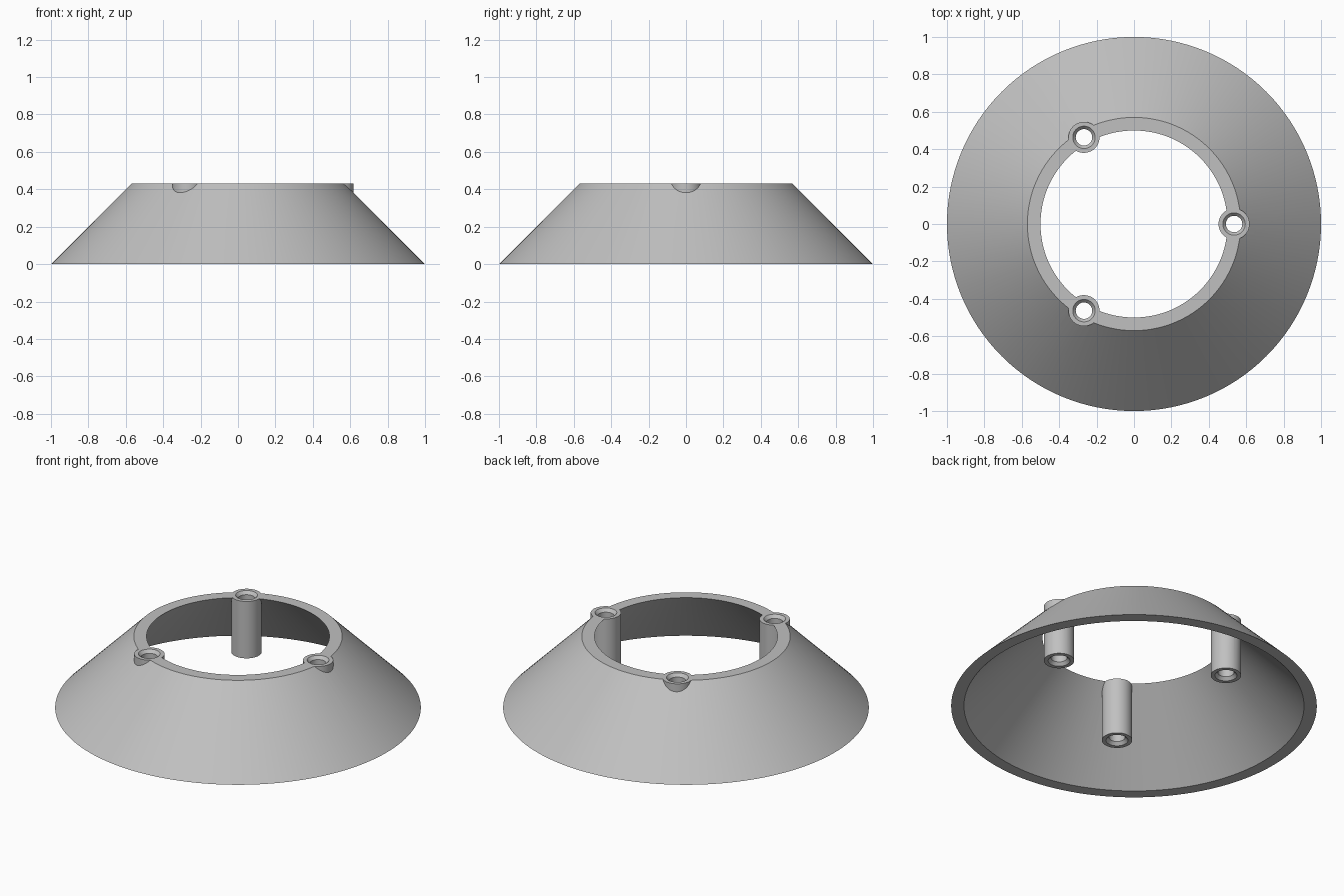
import bpy, bmesh
from math import cos, sin, tau, radians

if "Cube" in bpy.data.objects:
    bpy.data.objects.remove(bpy.data.objects["Cube"], do_unlink=True)

HEIGHT = 0.43
POST_BOTTOM = 0.087
POST_ORBIT = 0.535
POST_R, BORE_R, SINK_R, SINK_DEPTH = 0.083, 0.044, 0.06, 0.018

grey = bpy.data.materials.new("light grey")
grey.use_nodes = True
colour = (0.53, 0.53, 0.53, 1)
grey.diffuse_color = colour
grey.node_tree.nodes["Principled BSDF"].inputs["Base Color"].default_value = colour


def lathe(name, profile, segments, centre=(0, 0), closed=True):
    """Revolve an (r, z) profile; open profiles get capped at both ends."""
    bm = bmesh.new()
    rings = [[bm.verts.new((centre[0] + r * cos(tau * i / segments),
                            centre[1] + r * sin(tau * i / segments), z))
              for i in range(segments)] for r, z in profile]
    pairs = list(zip(rings, rings[1:]))
    if closed:
        pairs.append((rings[-1], rings[0]))
    else:
        bm.faces.new(rings[0])
        bm.faces.new(rings[-1])
    for a, b in pairs:
        for i in range(segments):
            j = (i + 1) % segments
            bm.faces.new((a[i], a[j], b[j], b[i]))
    bmesh.ops.recalc_face_normals(bm, faces=bm.faces)
    mesh = bpy.data.meshes.new(name)
    bm.to_mesh(mesh)
    bm.free()
    mesh.materials.append(grey)
    obj = bpy.data.objects.new(name, mesh)
    bpy.context.collection.objects.link(obj)
    return obj


def combine(target, other, operation):
    """Apply a boolean and discard the second object."""
    mod = target.modifiers.new("cut", "BOOLEAN")
    mod.operation, mod.object, mod.solver = operation, other, "EXACT"
    bpy.context.view_layer.objects.active = target
    bpy.ops.object.modifier_apply(modifier=mod.name)
    bpy.data.objects.remove(other, do_unlink=True)


# Hollow conical skirt, open at top and bottom
skirt = lathe("conical_skirt",
              [(1, 0), (0.57, HEIGHT), (0.5, HEIGHT), (0.93, 0)], 128)

# Three screw posts fused into the rim
centres = [(POST_ORBIT * cos(tau * k / 3), POST_ORBIT * sin(tau * k / 3)) for k in range(3)]
for c in centres:
    post = lathe("screw_post", [(POST_R, POST_BOTTOM), (POST_R, HEIGHT)], 48, c, False)
    combine(skirt, post, "UNION")

# Through holes, countersunk at both ends
for c in centres:
    bore = lathe("screw_hole", [
        (SINK_R, POST_BOTTOM - 0.03), (SINK_R, POST_BOTTOM),
        (BORE_R, POST_BOTTOM + SINK_DEPTH), (BORE_R, HEIGHT - SINK_DEPTH),
        (SINK_R, HEIGHT), (SINK_R, HEIGHT + 0.03)], 48, c, False)
    combine(skirt, bore, "DIFFERENCE")

# Smooth curved walls, crisp edges
bpy.ops.object.select_all(action="DESELECT")
skirt.select_set(True)
bpy.context.view_layer.objects.active = skirt
bpy.ops.object.shade_smooth_by_angle(angle=radians(30))
